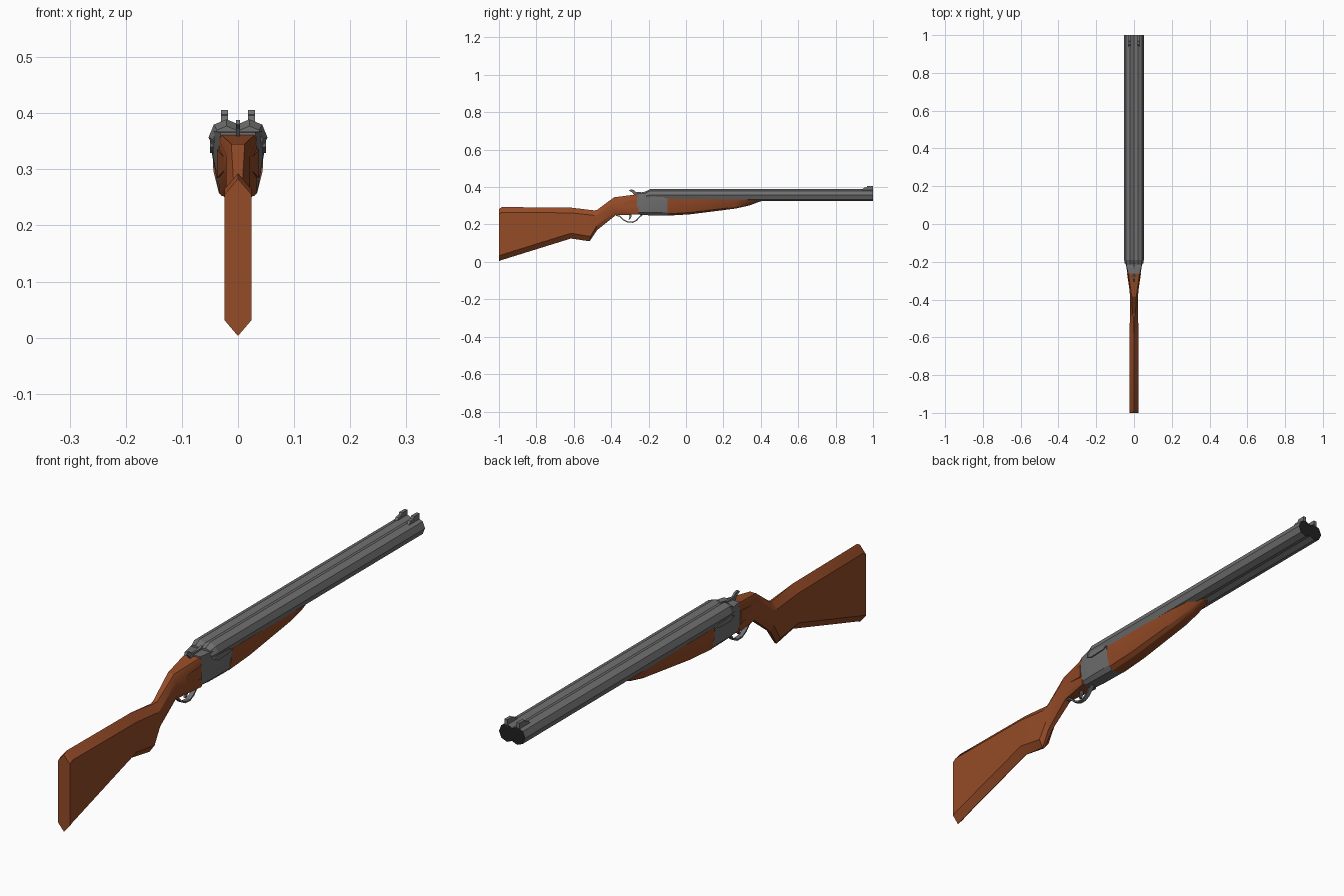
import bpy, bmesh, math

if "Cube" in bpy.data.objects:
    bpy.data.objects.remove(bpy.data.objects["Cube"])

def mat(name, col):
    m = bpy.data.materials.new(name)
    m.diffuse_color = (*col, 1)
    m.use_nodes = True
    m.node_tree.nodes["Principled BSDF"].inputs["Base Color"].default_value = m.diffuse_color
    return m

WOOD = mat("brown wood", (0.30, 0.07, 0.02))
STEEL = mat("grey steel", (0.16, 0.16, 0.16))
BORE = mat("dark bore", (0.015, 0.015, 0.015))

def loft(name, rings, material, smooth=25):
    """Skin matching rings of points and cap both ends."""
    bm = bmesh.new()
    vs = [[bm.verts.new(p) for p in r] for r in rings]
    n = len(vs[0])
    for a, b in zip(vs, vs[1:]):
        for i in range(n):
            j = (i + 1) % n
            bm.faces.new((a[i], a[j], b[j], b[i]))
    bm.faces.new(vs[0])
    bm.faces.new(vs[-1])
    bmesh.ops.remove_doubles(bm, verts=bm.verts, dist=0.0004)
    bmesh.ops.recalc_face_normals(bm, faces=bm.faces)
    me = bpy.data.meshes.new(name)
    bm.to_mesh(me)
    bm.free()
    ob = bpy.data.objects.new(name, me)
    bpy.context.collection.objects.link(ob)
    me.materials.append(material)
    if smooth:
        bpy.ops.object.select_all(action='DESELECT')
        ob.select_set(True)
        bpy.context.view_layer.objects.active = ob
        bpy.ops.object.shade_smooth_by_angle(angle=math.radians(smooth))
    return ob

def slab(name, profile, x0, x1, material):
    """Side profile (y, z) extruded between two x positions."""
    return loft(name, [[(x, y, z) for y, z in profile] for x in (x0, x1)], material, 0)

def sym(pts):
    """Mirror right-hand (x, y, z) points into a closed ring."""
    return pts + [(-x, y, z) for x, y, z in reversed(pts)]

# stock: top y, top z, bottom y, bottom z, half width, ridge half width, bevel
rings = []
for yt, zt, yb, zb, w, tw, bev in [
        (-1, .283, -1, .003, .024, .0001, .028),
        (-.985, .293, -.985, .010, .024, .0001, .028),
        (-.615, .290, -.615, .125, .024, .0001, .028),
        (-.49, .275, -.515, .110, .022, .004, .026),
        (-.475, .278, -.475, .170, .021, .008, .026),
        (-.385, .345, -.375, .250, .021, .012, .022),
        (-.255, .362, -.255, .253, .034, .030, .008)]:
    def at(x, z):
        t = (z - zb) / (zt - zb)
        return (x, yb + (yt - yb) * t, z)
    rings.append(sym([at(tw, zt), at(w, zt - bev), at(w, zb + bev), at(tw, zb)]))
loft("stock", rings, WOOD)

# receiver body, widening from the wrist to the breech
def body_ring(y, top, wt, wm, wb, low):
    return sym([(wt, y, top), (wm, y, .325), (wb, y, .263), (wb - .014, y, low)])
loft("receiver", [body_ring(-.262, .366, .031, .035, .032, .253),
                  body_ring(-.20, .368, .044, .045, .035, .249),
                  body_ring(-.10, .350, .046, .046, .035, .247)], STEEL)

# barrels: octagonal, point up, with dark muzzle faces
for s, side in ((-1, "left"), (1, "right")):
    def octagon(y, r, dz=0):
        return [(s * .0205 + r * math.sin(k * math.pi / 4), y,
                 .357 + dz + r * math.cos(k * math.pi / 4)) for k in range(8)]
    b = loft(side + "_barrel", [octagon(-.215, .024, -.004), octagon(-.19, .032),
                                octagon(1, .032)], STEEL, 0)
    b.data.materials.append(BORE)
    for f in b.data.polygons:
        if f.normal.y > .9:
            f.material_index = 1
    # front sight ramp
    slab(side + "_front_sight", [(.935, .380), (.95, .396), (.965, .398), (.97, .406),
                                 (1, .406), (1, .380)], s * .024 - .006, s * .024 + .006, STEEL)
    # side lock stud by the breech
    slab(side + "_breech_plate", [(-.21, .340), (-.185, .350), (-.12, .346), (-.10, .338),
                                  (-.12, .331), (-.185, .329)], s * .040, s * .050, STEEL)
    # raised wood panel at the wrist
    loft(side + "_wrist_panel",
         [[(s * x, y, z) for x, y, z in r] for r in (
             [(.022, -.36, .318), (.022, -.36, .300), (.018, -.36, .300), (.018, -.36, .318)],
             [(.037, -.262, .335), (.037, -.262, .285), (.025, -.262, .285), (.025, -.262, .335)])],
         WOOD, 0)

# rib between the barrels
slab("barrel_rib", [(-.19, .340), (-.19, .374), (.995, .374), (.995, .340)], -.004, .004, STEEL)

# fore-end tapering up to the barrels
loft("fore_end", [sym([(wt, y, .337), (wm, y, (.337 + low) / 2 + .005), (wb, y, low + .010 * k),
                       (wb * .5, y, low)])
                  for y, low, wt, wm, wb, k in [
                      (-.10, .247, .045, .044, .034, 1), (.02, .254, .045, .043, .032, 1),
                      (.265, .285, .043, .038, .026, .8), (.34, .302, .040, .033, .022, .6),
                      (.405, .326, .030, .022, .014, .3)]], WOOD)

# top lever on its tang
slab("top_lever", [(-.305, .380), (-.295, .388), (-.28, .384), (-.27, .374), (-.235, .372),
                   (-.21, .378), (-.20, .360), (-.275, .355), (-.288, .372)], -.004, .004, STEEL)

# trigger guard: flat strip bent around a path
path = [(-.375, .250), (-.352, .243), (-.335, .225), (-.312, .213), (-.285, .212),
        (-.265, .222), (-.250, .238), (-.235, .252)]
rings = []
for i, (y, z) in enumerate(path):
    a, c = path[max(i - 1, 0)], path[min(i + 1, len(path) - 1)]
    ty, tz = c[0] - a[0], c[1] - a[1]
    l = math.hypot(ty, tz)
    ny, nz = -tz / l * .003, ty / l * .003
    rings.append([(-.008, y + ny, z + nz), (.008, y + ny, z + nz),
                  (.008, y - ny, z - nz), (-.008, y - ny, z - nz)])
loft("trigger_guard", rings, STEEL)

# trigger
slab("trigger", [(-.305, .258), (-.302, .240), (-.308, .226), (-.300, .226),
                 (-.292, .240), (-.290, .258)], -.004, .004, STEEL)
